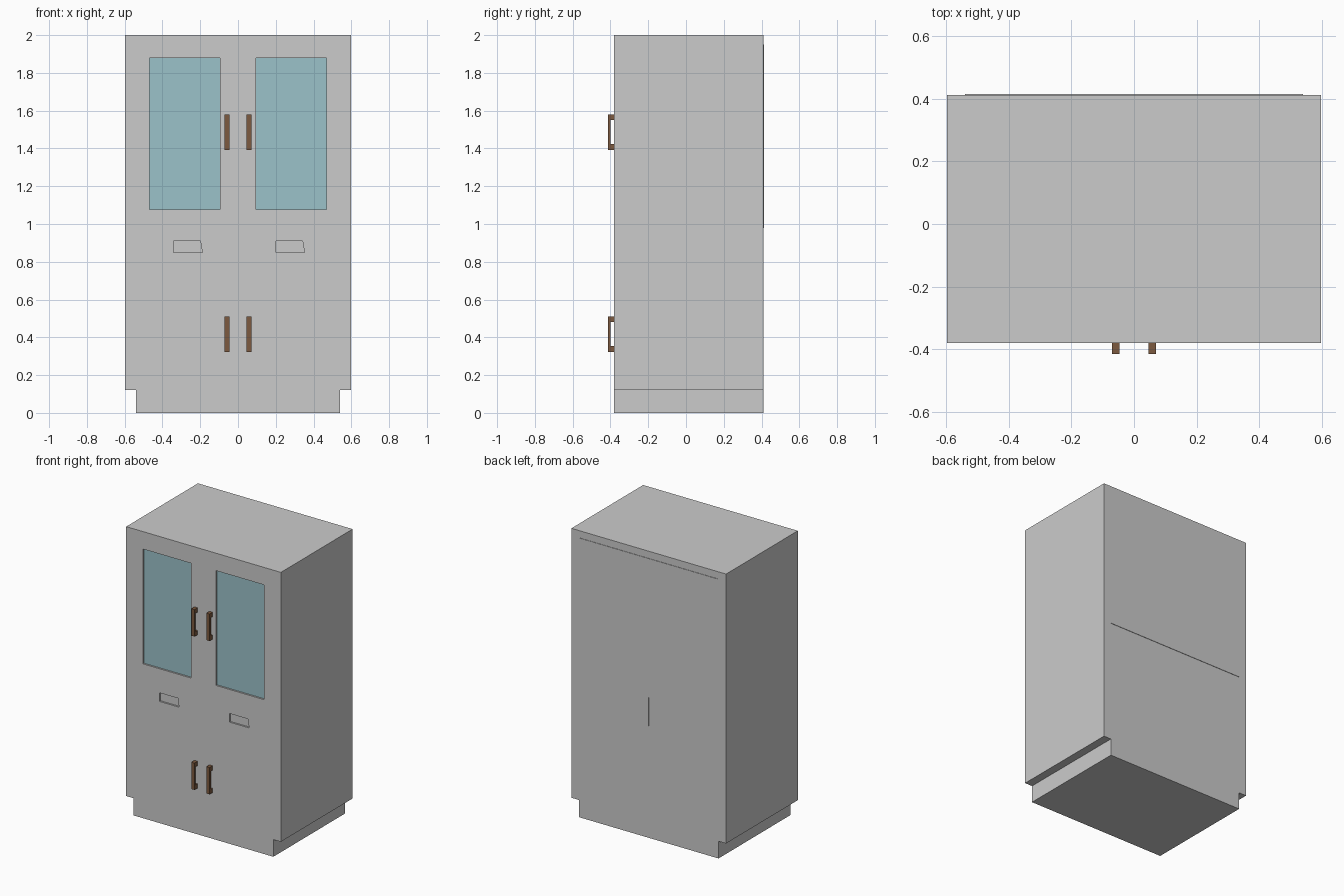
import bpy, bmesh

if "Cube" in bpy.data.objects:
    bpy.data.objects.remove(bpy.data.objects["Cube"])

FRONT, BACK = -0.38, 0.411      # cabinet front and back planes
W, IN = 0.597, 0.539            # outer and inner half widths
DOOR = 0.03                     # door thickness


def material(name, rgb):
    m = bpy.data.materials.new(name)
    m.diffuse_color = (*rgb, 1)
    m.use_nodes = True
    m.node_tree.nodes["Principled BSDF"].inputs["Base Color"].default_value = m.diffuse_color
    return m


GLASS = material("blue_glass", (0.33, 0.54, 0.59))
WOOD = material("brown_wood", (0.20, 0.10, 0.05))


def finish(name, bm, mat=None):
    bmesh.ops.recalc_face_normals(bm, faces=bm.faces)
    me = bpy.data.meshes.new(name)
    bm.to_mesh(me)
    bm.free()
    ob = bpy.data.objects.new(name, me)
    bpy.context.collection.objects.link(ob)
    if mat:
        me.materials.append(mat)
    return ob


def box(name, x, y, z, mat=None):
    bm = bmesh.new()
    bmesh.ops.create_cube(bm, size=1)
    for v in bm.verts:
        v.co = [r[0] if c < 0 else r[1] for c, r in zip(v.co, (x, y, z))]
    return finish(name, bm, mat)


def rect(x, z):
    return [(x[0], z[0]), (x[1], z[0]), (x[1], z[1]), (x[0], z[1])]


def panel(name, outer, inner, y_back, pocket=None):
    """Front panel with a four-sided opening: a through hole, or a pocket of given depth."""
    bm = bmesh.new()
    y_in = y_back if pocket is None else FRONT + pocket
    loops = [[bm.verts.new((x, y, z)) for x, z in pts] for pts, y in
             ((outer, y_back), (outer, FRONT), (inner, FRONT), (inner, y_in))]
    pairs = list(zip(loops, loops[1:]))
    if pocket is None:
        pairs.append((loops[3], loops[0]))
    else:
        bm.faces.new(loops[0])
        bm.faces.new(loops[3])
    for a, b in pairs:
        for i in range(4):
            j = (i + 1) % 4
            bm.faces.new((a[i], a[j], b[j], b[i]))
    return finish(name, bm)


def handle(name, x, z0, z1):
    """C-shaped pull extruded across its width."""
    f, g, b, p = -0.414, -0.401, FRONT, 0.03
    profile = [(b, z0), (f, z0), (f, z1), (b, z1),
               (b, z1 - p), (g, z1 - p), (g, z0 + p), (b, z0 + p)]
    bm = bmesh.new()
    face = bm.faces.new([bm.verts.new((x - 0.0125, y, z)) for y, z in profile])
    ext = bmesh.ops.extrude_face_region(bm, geom=[face])
    verts = [v for v in ext["geom"] if isinstance(v, bmesh.types.BMVert)]
    bmesh.ops.translate(bm, verts=verts, vec=(0.025, 0, 0))
    return finish(name, bm, WOOD)


# Carcass
depth = (FRONT, BACK)
box("plinth", (-IN, IN), depth, (0, 0.12))
box("left_side", (-W, -IN), depth, (0.12, 2))
box("right_side", (IN, W), depth, (0.12, 2))
box("top_board", (-IN, IN), depth, (1.95, 2))
box("upper_shelf", (-IN, IN), depth, (0.98, 1.0))
box("lower_shelf", (-IN, IN), depth, (0.76, 0.78))
box("upper_back_panel", (-IN, IN), (0.395, 0.414), (0.98, 1.95))
box("lower_back_panel", (-IN, IN), (0.395, BACK), (0.12, 0.76))

# Doors, drawers and pulls on each side
for side, s, grip in (("left", -1, -0.341), ("right", 1, 0.2)):
    span = sorted((s * 0.001, s * IN))
    win = sorted((s * 0.095, s * 0.468))
    panel(side + "_glazed_door", rect(span, (1.0, 1.95)),
          rect(win, (1.077, 1.878)), FRONT + DOOR)
    box(side + "_glass", win, (FRONT + 0.012, FRONT + 0.02), (1.077, 1.878), GLASS)
    # drawer with a recessed, slightly slanted finger grip
    slot = [(grip, 0.849), (grip + 0.152, 0.849), (grip + 0.142, 0.909), (grip, 0.909)]
    panel(side + "_drawer", rect(span, (0.78, 0.98)), slot, BACK, pocket=0.012)
    box(side + "_lower_door", span, (FRONT, FRONT + DOOR), (0.12, 0.76))
    handle(side + "_upper_handle", s * 0.058, 1.393, 1.581)
    handle(side + "_lower_handle", s * 0.058, 0.323, 0.51)
